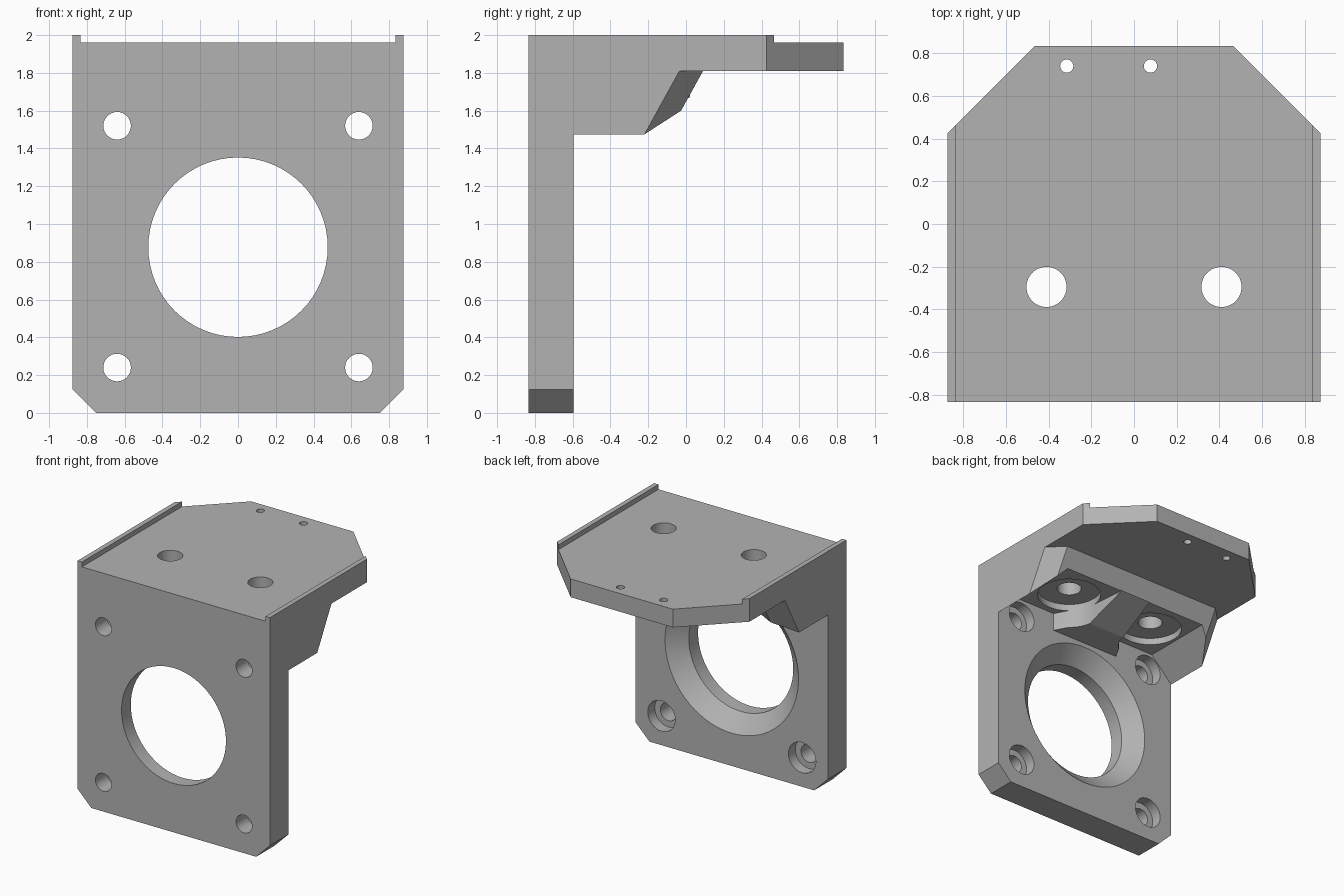
import bpy, bmesh
from mathutils import Vector, Matrix

cube = bpy.data.objects.get("Cube")
if cube:
    bpy.data.objects.remove(cube, do_unlink=True)

grey = bpy.data.materials.new("plain grey")
grey.use_nodes = True
COLOUR = (0.45, 0.45, 0.45, 1)
grey.diffuse_color = COLOUR
grey.node_tree.nodes["Principled BSDF"].inputs["Base Color"].default_value = COLOUR


def finish(bm, name):
    bmesh.ops.recalc_face_normals(bm, faces=bm.faces)
    mesh = bpy.data.meshes.new(name)
    bm.to_mesh(mesh)
    bm.free()
    mesh.materials.append(grey)
    obj = bpy.data.objects.new(name, mesh)
    bpy.context.collection.objects.link(obj)
    return obj


def prism(name, points, axis, start, end):
    """Extrude a 2D outline along x, y or z."""
    place = {"x": lambda a, b, c: (c, a, b),
             "y": lambda a, b, c: (a, c, b),
             "z": lambda a, b, c: (a, b, c)}[axis]
    bm = bmesh.new()
    face = bm.faces.new([bm.verts.new(place(a, b, start)) for a, b in points])
    out = bmesh.ops.extrude_face_region(bm, geom=[face])
    verts = [v for v in out["geom"] if isinstance(v, bmesh.types.BMVert)]
    bmesh.ops.translate(bm, verts=verts, vec=Vector(place(0, 0, end - start)))
    return finish(bm, name)


def hull(name, points):
    bm = bmesh.new()
    for p in points:
        bm.verts.new(p)
    bmesh.ops.convex_hull(bm, input=bm.verts)
    bmesh.ops.dissolve_limit(bm, angle_limit=0.01, verts=bm.verts, edges=bm.edges)
    return finish(bm, name)


def cone(name, axis, centre, r_start, r_end, start, end, sides=64):
    """Round cutter along y or z; centre gives the other two coordinates."""
    bm = bmesh.new()
    bmesh.ops.create_cone(bm, cap_ends=True, segments=sides, radius1=r_start,
                          radius2=r_end, depth=end - start)
    mid = (start + end) / 2
    if axis == "y":
        turn = Matrix.Rotation(-1.5707963, 4, "X")
        move = Matrix.Translation((centre[0], mid, centre[1]))
    else:
        turn = Matrix.Identity(4)
        move = Matrix.Translation((centre[0], centre[1], mid))
    bm.transform(move @ turn)
    return finish(bm, name)


def combine(target, other, operation="DIFFERENCE"):
    mod = target.modifiers.new("combine", "BOOLEAN")
    mod.operation = operation
    mod.solver = "EXACT"
    mod.object = other
    bpy.context.view_layer.objects.active = target
    bpy.ops.object.modifier_apply(modifier=mod.name)
    bpy.data.objects.remove(other, do_unlink=True)


FRONT, BACK, PLATE_BACK = -0.835, 0.835, -0.595
HALF, CEILING = 0.875, 1.67

# Angled body: upright plate, thick corner block and top plate
bracket = prism("motor_bracket",
                [(FRONT, 0), (PLATE_BACK, 0), (PLATE_BACK, 1.475), (-0.095, 1.475),
                 (0.09, 1.81), (BACK, 1.81), (BACK, 2), (FRONT, 2)], "x", -HALF, HALF)

# Shallow channel on top, leaving a lip on each side
combine(bracket, prism("channel", [(-0.835, 1.96), (0.835, 1.96), (0.835, 2.1),
                                   (-0.835, 2.1)], "y", -1, 1))

# Hollow below the corner block with sloping side walls
combine(bracket, prism("hollow", [(-0.895, 1.455), (0.895, 1.455), (0.68, CEILING),
                                  (-0.68, CEILING)], "y", PLATE_BACK, 0.5))

for s in (-1, 1):
    # Bottom corner chamfer of the upright plate
    combine(bracket, prism("bottom_chamfer", [(s * 0.65, -0.1), (s * 0.975, -0.1),
                                              (s * 0.975, 0.225)], "y", -1, 0))
    # Back corner chamfer of the top plate
    combine(bracket, prism("back_chamfer", [(s * 0.975, 0.325), (s * 0.975, 0.935),
                                            (s * 0.365, 0.935)], "z", 1.5, 2.2))
    # Slanted end of each side wall
    ends = []
    for z, drop in ((1.81, 0), (1.4, 0.226)):
        ends += [(s * 0.95, -0.11 - drop, z), (s * 0.65, 0.19 - drop, z),
                 (s * 0.95, 0.19 - drop, z)]
    combine(bracket, hull("wall_end", ends))

# Central rib: flared root and a ramped tip
flare, waist, tip = (0.33, -0.62), (0.17, -0.33), (0.14, 0.02)


def rib(name, sections):
    return hull(name, [(s * x, y, z) for (x, y), low in sections
                       for s in (-1, 1) for z in (low, 1.7)])


combine(bracket, rib("rib_root", [(flare, 1.52), (waist, 1.52)]), "UNION")
combine(bracket, rib("rib_tip", [(waist, 1.52), (tip, CEILING)]), "UNION")

# Large bore with a conical back
combine(bracket, cone("bore", "y", (0, 0.877), 0.475, 0.475, -1, 0))
combine(bracket, cone("bore_cone", "y", (0, 0.877), 0.475, 0.635, -0.715, -0.57))

for s in (-1, 1):
    # Four counterbored screw holes in the upright plate
    for z in (0.24, 1.52):
        combine(bracket, cone("screw_hole", "y", (s * 0.64, z), 0.073, 0.073, -1, -0.5, 32))
        combine(bracket, cone("screw_head", "y", (s * 0.64, z), 0.125, 0.125, -0.685, -0.5, 32))
    # Two counterbored mounting holes in the top plate
    combine(bracket, cone("mount_hole", "z", (s * 0.41, -0.295), 0.094, 0.094, 1.4, 2.1, 48))
    combine(bracket, cone("mount_head", "z", (s * 0.41, -0.295), 0.245, 0.245, 1.4, 1.725, 48))

# Two small holes near the back edge
for x in (-0.315, 0.077):
    combine(bracket, cone("small_hole", "z", (x, 0.74), 0.031, 0.031, 1.5, 2.1, 24))

bpy.ops.object.select_all(action="DESELECT")
bracket.select_set(True)
bpy.context.view_layer.objects.active = bracket
bpy.ops.object.shade_smooth_by_angle(angle=0.5)
